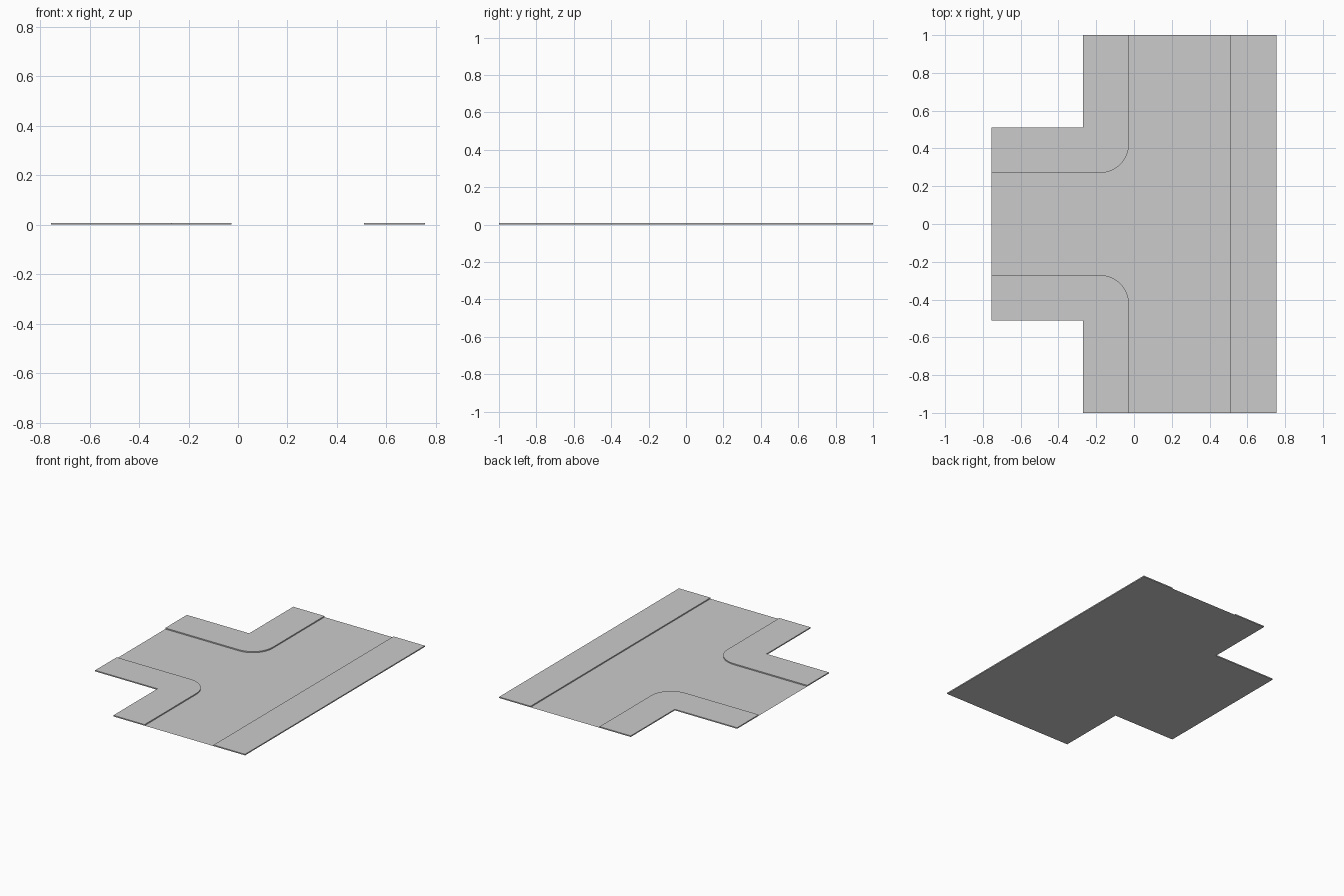
import bpy, bmesh
from math import sin, cos, pi

if "Cube" in bpy.data.objects:
    bpy.data.objects.remove(bpy.data.objects["Cube"])

W, E = 0.755, 0.51        # outer edge of road tile, straight kerb line
C, N = -0.027, -0.27      # side kerb line, notch edge
S, K = 0.27, 0.51         # side-road kerb and outer edge (y)
H, R = 0.008, 0.155       # pavement height, kerb corner radius


def flat_part(name, outline, height=0.0):
    """Flat polygon at z=0, or a raised slab with walls and an open underside."""
    bm = bmesh.new()
    face = bm.faces.new([bm.verts.new((x, y, height)) for x, y in outline])
    bm.normal_update()
    if face.normal.z < 0:
        face.normal_flip()
    if height:
        top = list(face.verts)
        low = [bm.verts.new((v.co.x, v.co.y, 0)) for v in top]
        n = len(top)
        for i in range(n):
            j = (i + 1) % n
            bm.faces.new((top[j], top[i], low[i], low[j]))
    mesh = bpy.data.meshes.new(name)
    bm.to_mesh(mesh)
    bm.free()
    obj = bpy.data.objects.new(name, mesh)
    bpy.context.collection.objects.link(obj)
    bpy.context.view_layer.objects.active = obj
    obj.select_set(True)
    bpy.ops.object.shade_smooth_by_angle()
    obj.select_set(False)
    return obj


# Road surface: the whole T-shaped footprint
flat_part("road", [(W, -1), (W, 1), (N, 1), (N, K), (-W, K),
                   (-W, -K), (N, -K), (N, -1)])

# Straight pavement along the far side
flat_part("straight_pavement", [(E, -1), (W, -1), (W, 1), (E, 1)], H)

# Pavements turning into the side road, with a rounded kerb
arc = [(C - R + R * sin(a), S + R - R * cos(a))
       for a in (i * pi / 2 / 16 for i in range(17))]
for side, label in ((1, "back"), (-1, "front")):
    outline = [(-W, S)] + arc + [(C, 1), (N, 1), (N, K), (-W, K)]
    flat_part(label + "_corner_pavement", [(x, y * side) for x, y in outline], H)
